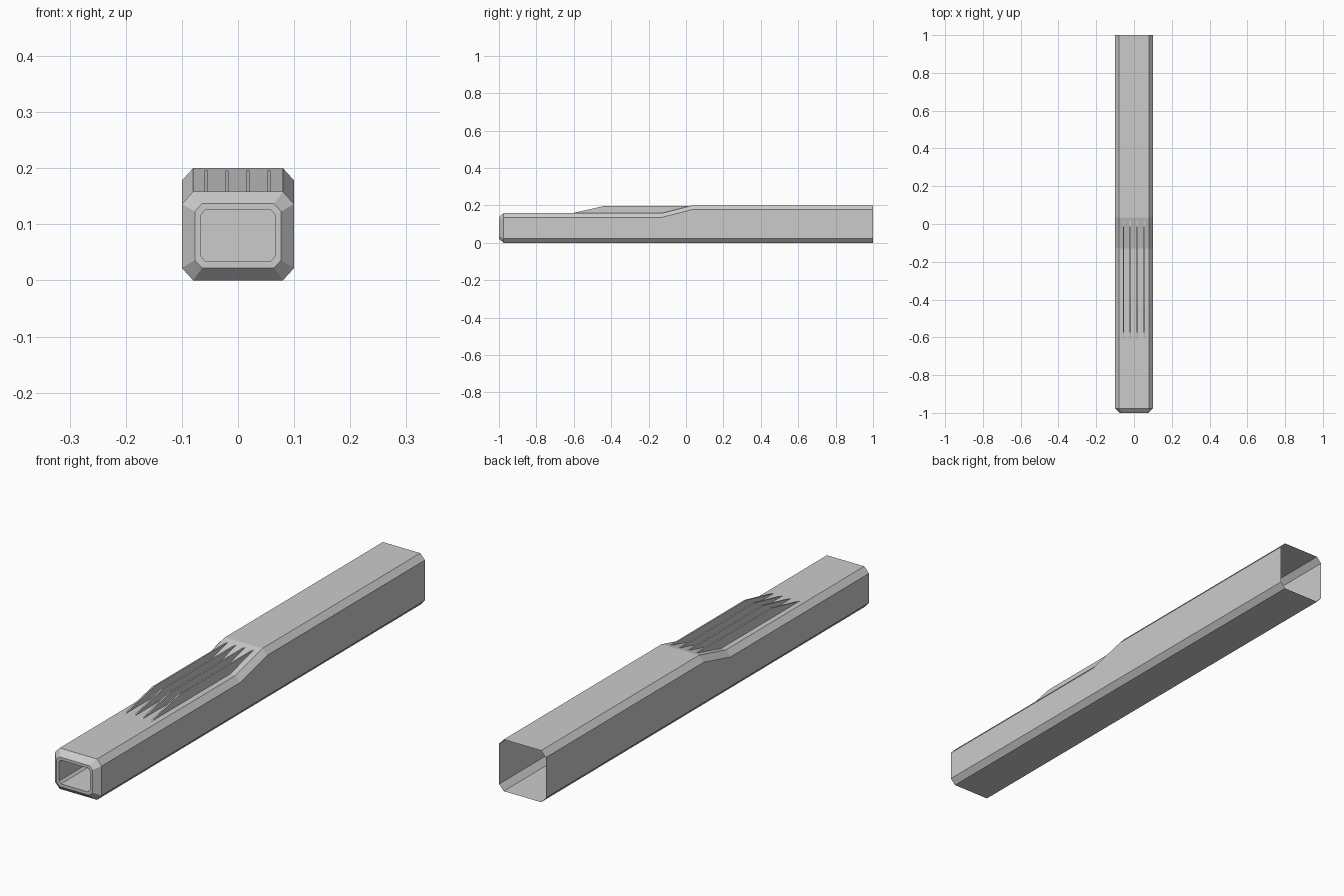
import bpy, bmesh

if "Cube" in bpy.data.objects:
    bpy.data.objects.remove(bpy.data.objects["Cube"])


def make_object(name, bm):
    bmesh.ops.recalc_face_normals(bm, faces=bm.faces[:])
    mesh = bpy.data.meshes.new(name)
    bm.to_mesh(mesh)
    bm.free()
    obj = bpy.data.objects.new(name, mesh)
    bpy.context.collection.objects.link(obj)
    return obj


def ring(bm, y, half, z0, z1, cx, cz):
    """Chamfered rectangle standing across the barrel."""
    pts = [(half - cx, z0), (half, z0 + cz), (half, z1 - cz), (half - cx, z1),
           (cx - half, z1), (-half, z1 - cz), (-half, z0 + cz), (cx - half, z0)]
    return [bm.verts.new((x, y, z)) for x, z in pts]


# Housing: open at the back, bevelled muzzle with a deep closed bore in front
sections = [
    # y, half width, bottom, top, chamfer x, chamfer z
    (1.0, 0.1, 0.0, 0.2, 0.02, 0.022),
    (0.035, 0.1, 0.0, 0.2, 0.02, 0.022),
    (-0.13, 0.1, 0.0, 0.158, 0.02, 0.022),
    (-0.976, 0.1, 0.0, 0.158, 0.02, 0.022),
    (-1.0, 0.077, 0.022, 0.137, 0.013, 0.014),
    (-1.0, 0.066, 0.034, 0.126, 0.008, 0.009),
    (-0.7, 0.066, 0.034, 0.126, 0.008, 0.009),
]
bm = bmesh.new()
rings = [ring(bm, *s) for s in sections]
for a, b in zip(rings, rings[1:]):
    for i in range(8):
        j = (i + 1) % 8
        bm.faces.new((a[i], a[j], b[j], b[i]))
bm.faces.new(rings[-1])
make_object("housing", bm)

# Four thin fins rising from the low deck into the slope
fin_profile = [(-0.61, 0.158), (-0.44, 0.196), (0.016, 0.196), (-0.13, 0.158)]
for n in range(4):
    x = -0.0565 + n * 0.037
    bm = bmesh.new()
    sides = [[bm.verts.new((x + d, y, z)) for y, z in fin_profile]
             for d in (-0.003, 0.003)]
    bm.faces.new(sides[0])
    bm.faces.new(sides[1])
    for i in range(4):
        j = (i + 1) % 4
        bm.faces.new((sides[0][i], sides[0][j], sides[1][j], sides[1][i]))
    make_object(f"cooling_fin_{n + 1}", bm)
